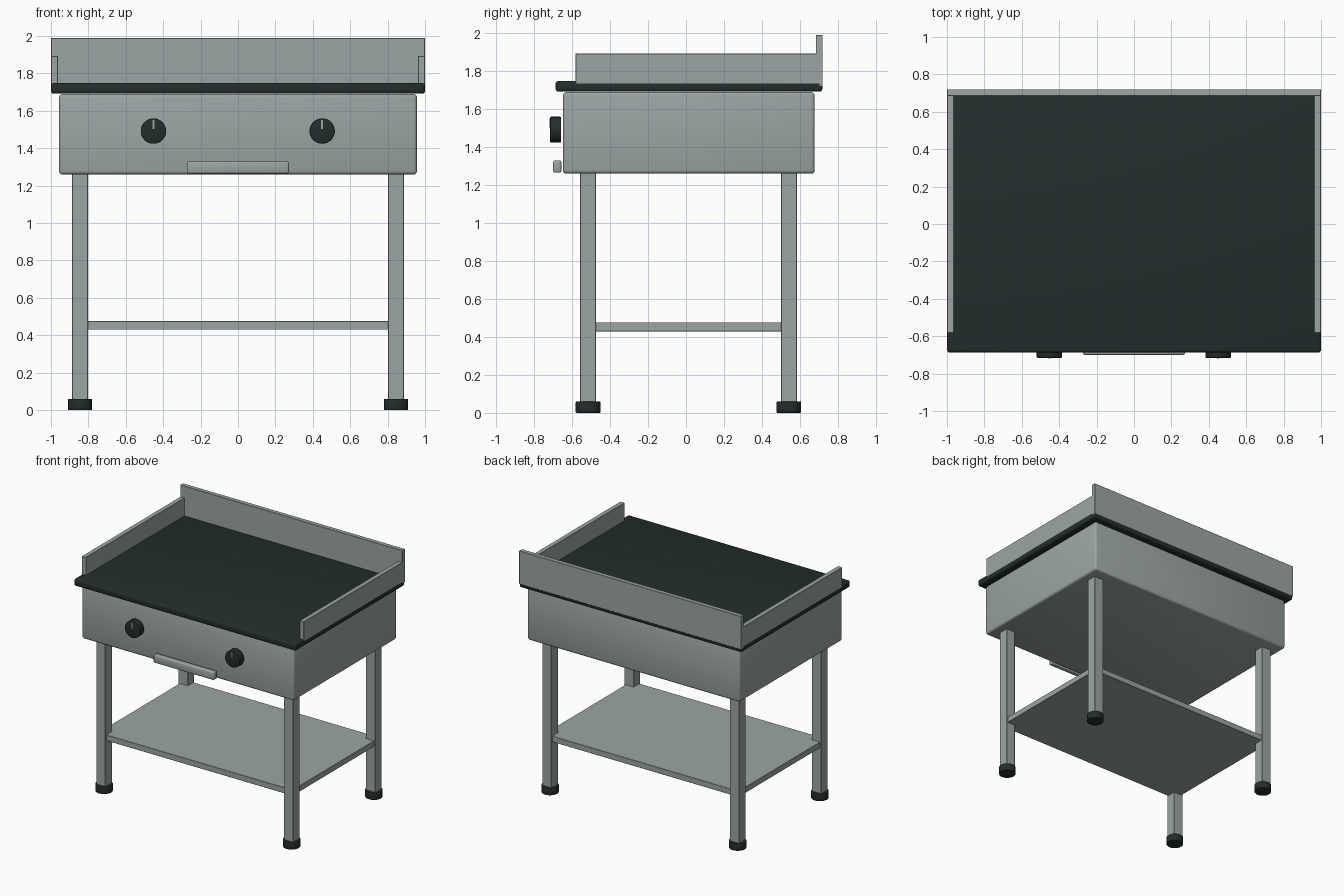
import bpy, math

if "Cube" in bpy.data.objects:
    bpy.data.objects.remove(bpy.data.objects["Cube"])


def material(name, rgb):
    m = bpy.data.materials.new(name)
    m.diffuse_color = (*rgb, 1)
    m.use_nodes = True
    m.node_tree.nodes["Principled BSDF"].inputs["Base Color"].default_value = m.diffuse_color
    return m


STEEL = material("brushed steel", (0.33, 0.38, 0.37))
DARK = material("dark iron", (0.017, 0.027, 0.026))


def finish(ob, name, mat, bevel, segments):
    ob.name = name
    ob.data.materials.append(mat)
    if bevel:
        b = ob.modifiers.new("Bevel", 'BEVEL')
        b.width, b.segments, b.limit_method = bevel, segments, 'ANGLE'
        bpy.ops.object.modifier_apply(modifier=b.name)
    bpy.ops.object.shade_smooth_by_angle(angle=math.radians(35))
    return ob


def box(name, x, y, z, mat, bevel=0.0, segments=3):
    """Box from (min, max) ranges on each axis."""
    bpy.ops.mesh.primitive_cube_add(size=1, location=[sum(r) / 2 for r in (x, y, z)])
    ob = bpy.context.object
    ob.scale = [r[1] - r[0] for r in (x, y, z)]
    bpy.ops.object.transform_apply(location=False, rotation=False, scale=True)
    return finish(ob, name, mat, bevel, segments)


def cylinder(name, loc, r, depth, mat, rot=(0, 0, 0), bevel=0.0):
    bpy.ops.mesh.primitive_cylinder_add(vertices=32, radius=r, depth=depth,
                                        location=loc, rotation=rot)
    return finish(bpy.context.object, name, mat, bevel, 2)


# Cabinet and hot plate
box("cabinet", (-0.957, 0.957), (-0.648, 0.678), (1.26, 1.69), STEEL, 0.018)
box("griddle_plate", (-1, 1), (-0.687, 0.718), (1.692, 1.748), DARK, 0.014)

# Splash guards
box("back_guard", (-1, 1), (0.684, 0.72), (1.72, 1.99), STEEL, 0.002, 1)
for side, s in (("left", -1), ("right", 1)):
    box(side + "_guard", sorted((s * 0.962, s)), (-0.582, 0.69), (1.728, 1.893),
        STEEL, 0.002, 1)

# Legs with round feet
for side, x in (("left", -0.845), ("right", 0.845)):
    for end, y in (("front", -0.516), ("back", 0.542)):
        box(f"{end}_{side}_leg", (x - 0.0425, x + 0.0425), (y - 0.0425, y + 0.0425),
            (0.04, 1.27), STEEL, 0.003, 1)
        cylinder(f"{end}_{side}_foot", (x, y, 0.03), 0.065, 0.06, DARK, bevel=0.005)

# Lower shelf
box("shelf", (-0.876, 0.876), (-0.548, 0.574), (0.43, 0.477), STEEL, 0.002, 1)

# Control knobs with pointer marks
for side, x in (("left", -0.452), ("right", 0.45)):
    cylinder(side + "_knob", (x, -0.687, 1.492), 0.068, 0.058, DARK,
             (math.pi / 2, 0, 0), 0.005)
    box(side + "_knob_pointer", (x - 0.005, x + 0.005), (-0.72, -0.71),
        (1.502, 1.552), STEEL)

# Drip tray handle
box("tray_handle", (-0.274, 0.272), (-0.70, -0.657), (1.265, 1.33), STEEL, 0.01)
